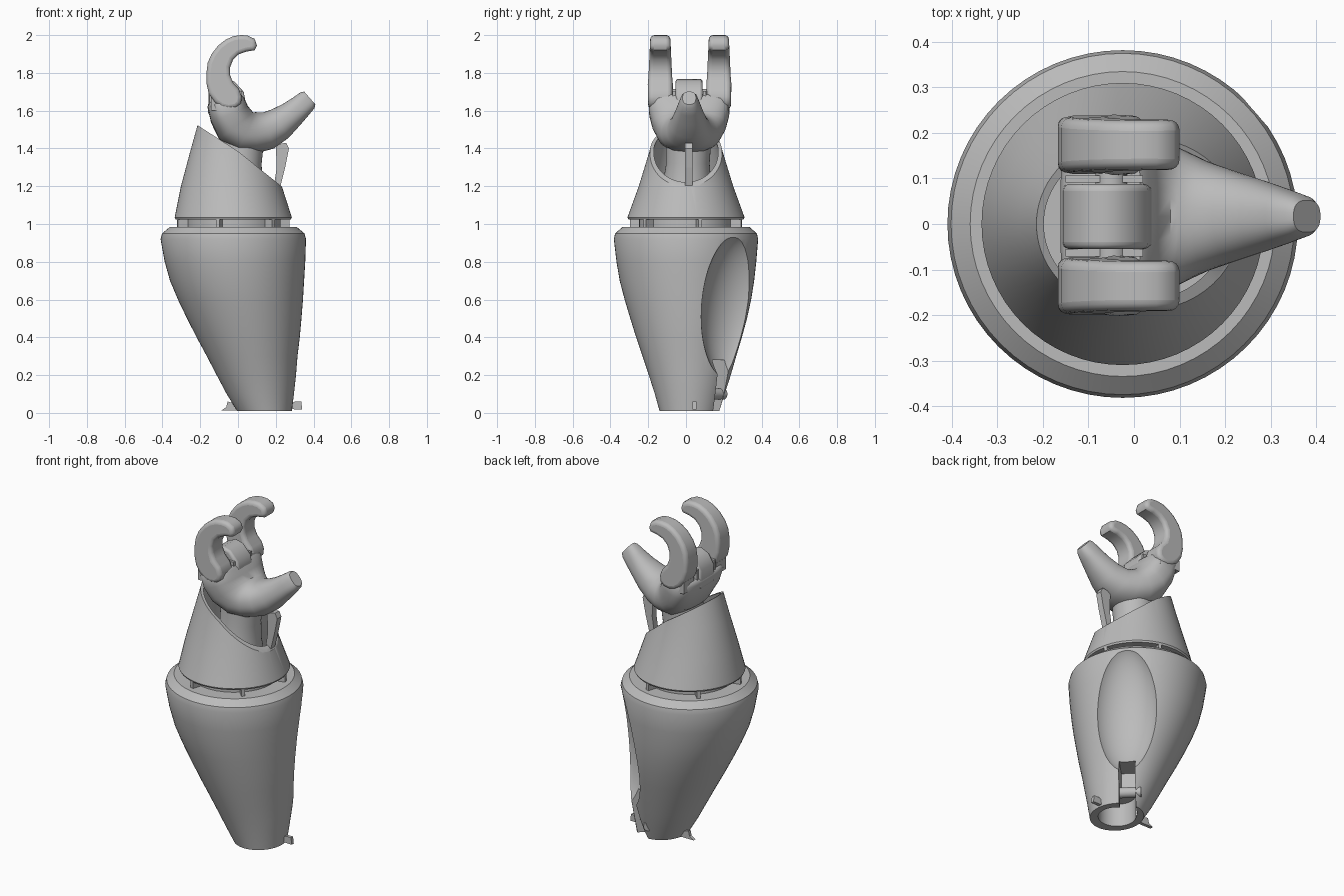
import bpy, bmesh
from math import sin, cos, pi, radians
from mathutils import Vector, Matrix

if "Cube" in bpy.data.objects:
    bpy.data.objects.remove(bpy.data.objects["Cube"], do_unlink=True)

grey = bpy.data.materials.new("plain grey")
grey.use_nodes = True
grey.diffuse_color = (0.5, 0.5, 0.5, 1)
grey.node_tree.nodes["Principled BSDF"].inputs["Base Color"].default_value = (0.5, 0.5, 0.5, 1)


def activate(ob):
    bpy.ops.object.select_all(action='DESELECT')
    ob.select_set(True)
    bpy.context.view_layer.objects.active = ob


def smooth(ob, angle=35):
    activate(ob)
    bpy.ops.object.shade_smooth_by_angle(angle=radians(angle))


def finish(bm, name):
    bmesh.ops.recalc_face_normals(bm, faces=bm.faces)
    mesh = bpy.data.meshes.new(name)
    bm.to_mesh(mesh)
    bm.free()
    ob = bpy.data.objects.new(name, mesh)
    bpy.context.collection.objects.link(ob)
    mesh.materials.append(grey)
    return ob


def loft(name, rings, n=64):
    """Skin superellipse rings: (centre, half axis a, half axis b, power)."""
    bm = bmesh.new()
    loops = []
    for c, a, b, p in rings:
        loop = []
        for i in range(n):
            t = 2 * pi * i / n
            u, v = cos(t), sin(t)
            u, v = (abs(w) ** (2 / p) * (1 if w > 0 else -1) for w in (u, v))
            loop.append(bm.verts.new(Vector(c) + Vector(a) * u + Vector(b) * v))
        loops.append(loop)
    for low, high in zip(loops, loops[1:]):
        for i in range(n):
            j = (i + 1) % n
            bm.faces.new((low[i], low[j], high[j], high[i]))
    bm.faces.new(loops[0])
    bm.faces.new(loops[-1])
    return finish(bm, name)


def upright(name, rows):
    """Loft along z from rows of (z, centre x, radius x, centre y, radius y)."""
    return loft(name, [((cx, cy, z), (rx, 0, 0), (0, ry, 0), 2) for z, cx, rx, cy, ry in rows])


def plate(name, outline, y0, y1, bevel=0.0):
    """Extrude an x-z outline along y."""
    bm = bmesh.new()
    face = bm.faces.new([bm.verts.new((x, y0, z)) for x, z in outline])
    new = bmesh.ops.extrude_face_region(bm, geom=[face])["geom"]
    bmesh.ops.translate(bm, vec=(0, y1 - y0, 0), verts=[v for v in new if isinstance(v, bmesh.types.BMVert)])
    ob = finish(bm, name)
    if bevel:
        m = ob.modifiers.new("round", 'BEVEL')
        m.width, m.segments, m.angle_limit = bevel, 4, radians(50)
    return ob


def block(name, centre, size, turn=0):
    bm = bmesh.new()
    bmesh.ops.create_cube(bm, size=1, matrix=Matrix.Translation(centre)
                          @ Matrix.Rotation(turn, 4, 'Z') @ Matrix.Diagonal((*size, 1)))
    return finish(bm, name)


def rod(name, start, end, r):
    a, b = Vector(start), Vector(end)
    bm = bmesh.new()
    bmesh.ops.create_cone(bm, cap_ends=True, segments=32, radius1=r, radius2=r, depth=(b - a).length,
                          matrix=Matrix.Translation((a + b) / 2) @ (b - a).to_track_quat('Z', 'Y').to_matrix().to_4x4())
    ob = finish(bm, name)
    smooth(ob)
    return ob


def cut(ob, cutter):
    m = ob.modifiers.new("cut", 'BOOLEAN')
    m.operation, m.object, m.solver = 'DIFFERENCE', cutter, 'EXACT'
    activate(ob)
    bpy.ops.object.modifier_apply(modifier=m.name)
    bpy.data.objects.remove(cutter, do_unlink=True)


def diagonal(u, v, z):
    """Point in a frame turned 45 degrees about z."""
    return Vector(((u - v) / 2 ** 0.5, (u + v) / 2 ** 0.5, z))


# Forearm shell, tapering to the elbow
forearm = upright("forearm", [
    (0.01, 0.14, 0.145, 0.018, 0.158), (0.1, 0.118, 0.178, 0.02, 0.185),
    (0.2, 0.097, 0.21, 0.02, 0.217), (0.3, 0.075, 0.24, 0.018, 0.248),
    (0.4, 0.054, 0.273, 0.016, 0.28), (0.5, 0.033, 0.303, 0.014, 0.309),
    (0.6, 0.013, 0.331, 0.01, 0.335), (0.7, -0.005, 0.355, 0.005, 0.356),
    (0.8, -0.016, 0.372, 0.002, 0.37), (0.92, -0.025, 0.385, 0, 0.382),
    (0.95, -0.025, 0.377, 0, 0.375), (0.985, -0.025, 0.335, 0, 0.335)])

# Scooped inner elbow
bm = bmesh.new()
bmesh.ops.create_uvsphere(bm, u_segments=64, v_segments=40, radius=1,
                          matrix=Matrix.Translation(diagonal(0.395, -0.017, 0.56)) @ Matrix.Rotation(pi / 4, 4, 'Z')
                          @ Matrix.Rotation(0.1, 4, 'Y') @ Matrix.Diagonal((0.17, 0.2, 0.4, 1)))
cut(forearm, finish(bm, "scoop"))

# Elbow slot and socket
cut(forearm, block("slot", diagonal(0.3, -0.015, 0.08), (0.36, 0.09, 0.4), pi / 4))
cut(forearm, rod("socket", (0.14, 0.02, -0.1), (0.14, 0.02, 0.15), 0.105))
smooth(forearm)

# Elbow pin and mounting tabs
rod("elbow_pin", diagonal(0.22, -0.09, 0.1), diagonal(0.22, 0.06, 0.1), 0.03)
plate("outer_tab", [(-0.09, 0.012), (0.0, 0.012), (-0.02, 0.05), (-0.055, 0.06), (-0.062, 0.03)], 0.035, 0.055)
plate("inner_tab", [(0.27, 0.02), (0.34, 0.018), (0.335, 0.06), (0.3, 0.06), (0.27, 0.045)], 0.035, 0.055)

# Bearing between forearm and wrist, with spacers
rod("wrist_bearing", (-0.025, 0, 0.95), (-0.025, 0, 1.05), 0.25)
for i in range(6):
    a = i * pi / 3 + 0.25
    block("bearing_spacer", (-0.025 + 0.275 * cos(a), 0.275 * sin(a), 1.005), (0.06, 0.02, 0.06), a)

# Wrist cuff: hollow cone with a slanted top
cuff = upright("wrist_cuff", [(1.025, -0.025, 0.305, 0, 0.305), (1.035, -0.025, 0.31, 0, 0.31),
                              (1.2, -0.035, 0.267, 0, 0.25), (1.38, -0.041, 0.213, 0, 0.195),
                              (1.6, -0.048, 0.145, 0, 0.14)])
cut(cuff, upright("cuff_hollow", [(1.04, -0.025, 0.285, 0, 0.285), (1.2, -0.035, 0.245, 0, 0.228),
                                  (1.38, -0.041, 0.193, 0, 0.175), (1.7, -0.048, 0.1, 0, 0.1)]))
cut(cuff, plate("slant", [(-0.6, 1.78), (-0.21, 1.52), (0.0, 1.385), (0.23, 1.2), (0.6, 0.92), (0.6, 2)], -1, 1))
smooth(cuff)

# Wrist stem and the link beside it
smooth(upright("wrist_stem", [(1.03, 0.0, 0.16, 0, 0.16), (1.2, 0.0, 0.13, 0.005, 0.13),
                              (1.32, 0.01, 0.115, 0.01, 0.115), (1.46, 0.02, 0.12, 0.015, 0.12)]))
plate("wrist_link", [(0.19, 1.2), (0.225, 1.2), (0.25, 1.3), (0.27, 1.4), (0.255, 1.43), (0.2, 1.42), (0.205, 1.3)],
      -0.005, 0.035)


# Palm sweeping round into the thumb: x, z, direction, half depth, half width, power
def sweep(name, rows, yc):
    rings = []
    for x, z, deg, depth, width, p in rows:
        a = radians(deg)
        rings.append(((x, yc, z), (-sin(a) * depth, 0, cos(a) * depth), (0, width, 0), p))
    return loft(name, rings, 48)


palm = sweep("palm_and_thumb", [
    (-0.068, 1.665, -76, 0.085, 0.2, 3.5), (-0.065, 1.645, -76, 0.1, 0.215, 3.5),
    (-0.045, 1.58, -66, 0.107, 0.212, 3), (-0.01, 1.52, -52, 0.115, 0.195, 2.6),
    (0.045, 1.485, -25, 0.118, 0.17, 2.3), (0.1, 1.483, 0, 0.108, 0.15, 2.2),
    (0.16, 1.495, 18, 0.1, 0.12, 2.2), (0.22, 1.53, 33, 0.088, 0.098, 2.2),
    (0.28, 1.577, 40, 0.073, 0.078, 2.2), (0.33, 1.62, 41, 0.063, 0.06, 2.4),
    (0.368, 1.655, 41, 0.056, 0.045, 2.6), (0.38, 1.667, 41, 0.045, 0.035, 2.6)], 0.017)
smooth(palm, 50)

# Knuckle block between the fingers
knuckle = plate("knuckle_block", [(-0.16, 1.58), (0.0, 1.56), (0.045, 1.62), (0.03, 1.7), (-0.02, 1.755),
                                  (-0.07, 1.768), (-0.12, 1.745), (-0.155, 1.69)], -0.055, 0.088, 0.015)
smooth(knuckle, 50)
rod("knuckle_pin", (-0.05, -0.15, 1.68), (-0.05, 0.19, 1.68), 0.035)

# Two curled fingers with their hinge plates
curl = [(0.1, 1.945), (0.088, 1.98), (0.05, 1.998), (0.015, 2.0), (-0.025, 1.994), (-0.065, 1.976), (-0.105, 1.945),
        (-0.14, 1.9), (-0.16, 1.855), (-0.167, 1.8), (-0.167, 1.745), (-0.155, 1.69), (-0.125, 1.645), (-0.09, 1.618),
        (-0.05, 1.608), (-0.01, 1.615), (0.016, 1.64), (0.02, 1.675), (0.005, 1.715), (-0.027, 1.75),
        (-0.042, 1.79), (-0.042, 1.83), (-0.026, 1.87), (0.003, 1.898), (0.045, 1.913), (0.088, 1.92)]
for side, y0, y1 in (("left", 0.11, 0.238), ("right", -0.2, -0.072)):
    finger = plate(side + "_finger", curl, y0, y1)
    mid = (y0 + y1) / 2
    for v in finger.data.vertices:    # slimmer towards the tip
        v.co.y = mid + (v.co.y - mid) * (1 - 0.18 * max(0, (v.co.z - 1.75) / 0.25))
    m = finger.modifiers.new("round", 'BEVEL')
    m.width, m.segments, m.angle_limit = 0.022, 4, radians(60)
    smooth(finger, 50)
    for x in (-0.125, -0.02, -0.07):
        block(side + "_hinge_plate", (x, mid, 1.635), (0.035, 0.1, 0.07))
    inner = 0.099 if side == "left" else -0.063
    block(side + "_hinge_bridge", (-0.065, inner, 1.66), (0.17, 0.016, 0.09))
